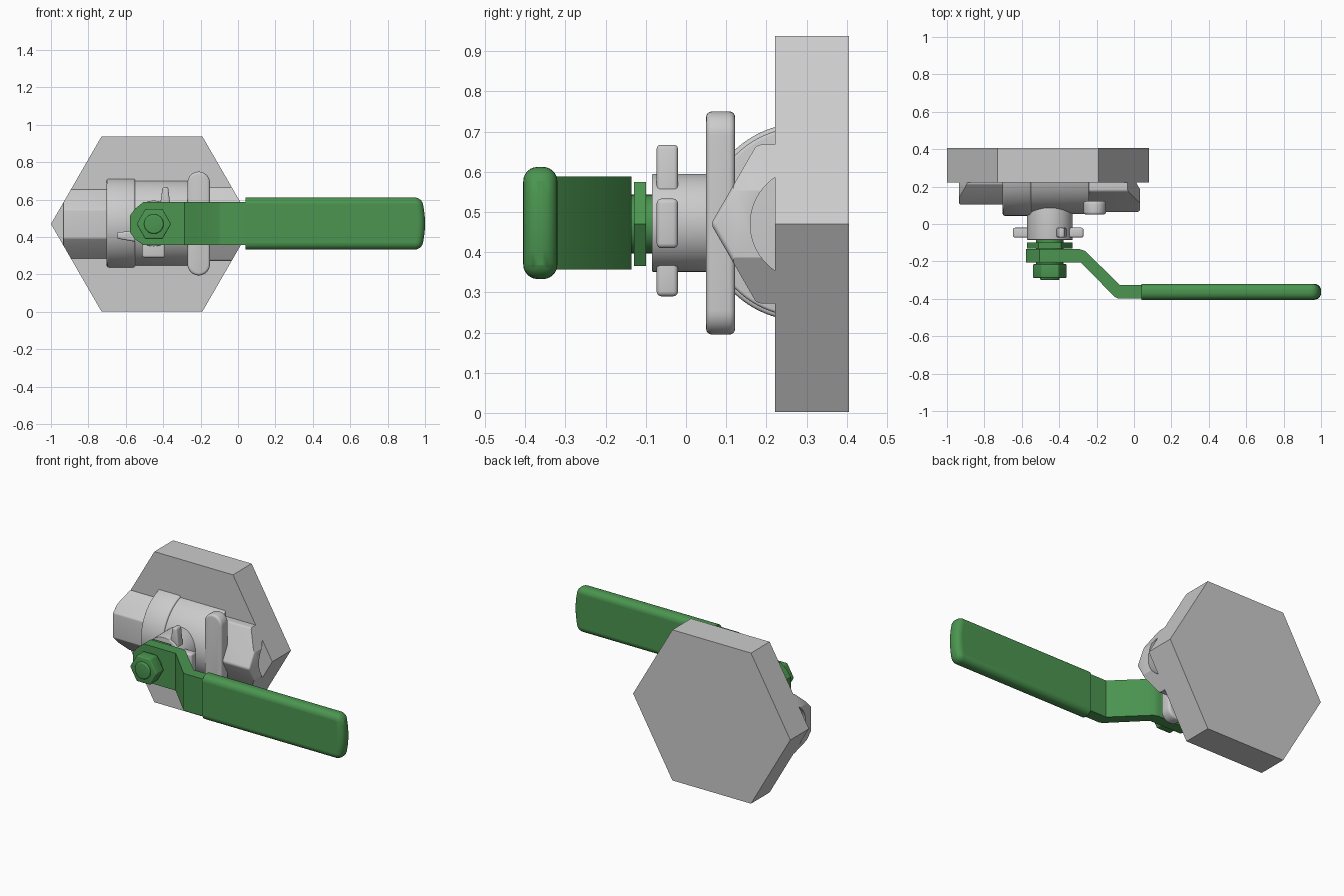
import bpy, bmesh
from math import cos, sin, pi, radians

if "Cube" in bpy.data.objects:
    bpy.data.objects.remove(bpy.data.objects["Cube"])

CX, CZ, BY = -0.46, 0.47, 0.29      # plate centre x, shared height, pipe axis y
SX = -0.45                          # stem axis x

green = bpy.data.materials.new("green_paint")
green.diffuse_color = (0.07, 0.30, 0.08, 1)
green.use_nodes = True
green.node_tree.nodes["Principled BSDF"].inputs["Base Color"].default_value = green.diffuse_color


def ngon(a, b, r, n, phase=0.0):
    return [(a + r * cos(phase + 2 * pi * i / n), b + r * sin(phase + 2 * pi * i / n)) for i in range(n)]


def rect(a0, a1, b0, b1):
    return [(a0, b0), (a1, b0), (a1, b1), (a0, b1)]


def prism(name, pts, axis, lo, hi, mat=None, bevel=0, cuts=(), keep=None):
    """Extrude a 2D outline along x (y,z), y (x,z) or z (x,y); optionally bevel and boolean it."""
    place = {"x": lambda a, b, t: (t, a, b),
             "y": lambda a, b, t: (a, t, b),
             "z": lambda a, b, t: (a, b, t)}[axis]
    bm = bmesh.new()
    low = [bm.verts.new(place(a, b, lo)) for a, b in pts]
    top = [bm.verts.new(place(a, b, hi)) for a, b in pts]
    n = len(pts)
    bm.faces.new(low[::-1])
    bm.faces.new(top)
    for i in range(n):
        j = (i + 1) % n
        bm.faces.new((low[i], low[j], top[j], top[i]))
    bmesh.ops.recalc_face_normals(bm, faces=bm.faces)
    me = bpy.data.meshes.new(name)
    bm.to_mesh(me)
    bm.free()
    ob = bpy.data.objects.new(name, me)
    bpy.context.collection.objects.link(ob)
    if mat:
        me.materials.append(mat)
    if bevel:
        m = ob.modifiers.new("round", "BEVEL")
        m.width, m.segments, m.limit_method, m.angle_limit = bevel, 4, "ANGLE", radians(32)
    for cutter, op in [(c, "DIFFERENCE") for c in cuts] + ([(keep, "INTERSECT")] if keep else []):
        m = ob.modifiers.new("cut", "BOOLEAN")
        m.object, m.operation, m.solver = cutter, op, "EXACT"
    finish(ob)
    return ob


def finish(ob):
    bpy.ops.object.select_all(action="DESELECT")
    ob.select_set(True)
    bpy.context.view_layer.objects.active = ob
    for m in list(ob.modifiers):
        bpy.ops.object.modifier_apply(modifier=m.name)
    bpy.ops.object.shade_smooth_by_angle(angle=radians(30))


# hexagonal backing plate
prism("hex_plate", ngon(CX, CZ, 0.54, 6), "y", 0.222, 0.405)

# helpers: plate-shaped clip volume and pipe bore
clip = prism("clip_helper", ngon(CX, CZ, 0.54, 6), "y", -0.3, 0.23)
bore = prism("bore_helper", ngon(BY + 0.01, CZ, 0.14, 64), "x", -1.2, 0.3)

# pipe ends: octagon on the left, hexagon with a forward corner on the right
prism("left_pipe_end", ngon(BY, CZ, 0.2, 8, pi / 8), "x", -0.935, -0.65,
      bevel=0.006, cuts=[bore], keep=clip)
prism("right_pipe_end", ngon(BY, CZ, 0.228, 6, pi), "x", -0.26, 0.032,
      bevel=0.012, cuts=[bore], keep=clip)

# barrel of the valve body
prism("barrel_collar", ngon(BY, CZ + 0.005, 0.246, 96), "x", -0.702, -0.55, bevel=0.01, keep=clip)
prism("barrel", ngon(BY, CZ + 0.005, 0.236, 96), "x", -0.6, -0.24, bevel=0.008, keep=clip)

# upright rounded lug across the body
arc = [(0.06 * cos(pi * i / 16), 0.06 * sin(pi * i / 16)) for i in range(17)]
lug = [(-0.21 + a, 0.69 + b) for a, b in arc] + [(-0.21 - a, 0.255 - b) for a, b in arc]
prism("lug", lug, "y", 0.05, 0.122, bevel=0.014)

# stem neck with stop tabs
prism("neck", ngon(SX, CZ + 0.003, 0.122, 64), "y", -0.085, 0.12, bevel=0.004)
prism("right_stop", rect(-0.36, -0.27, 0.41, 0.533), "y", -0.073, -0.02, bevel=0.012)
prism("bottom_stop", rect(-0.512, -0.39, 0.29, 0.39), "y", -0.073, -0.02, bevel=0.012)
prism("top_stop", [(-0.42, 0.55), (-0.36, 0.55), (-0.373, 0.667), (-0.403, 0.667)],
      "y", -0.073, -0.02, bevel=0.01)
prism("left_stop", [(-0.55, 0.375), (-0.55, 0.435), (-0.647, 0.425), (-0.647, 0.392)],
      "y", -0.073, -0.02, bevel=0.01)

# stem, washers and nuts
prism("stem", ngon(SX, CZ, 0.052, 40), "y", -0.3, -0.05, green, bevel=0.008)
prism("inner_washer", ngon(SX, CZ, 0.073, 48), "y", -0.145, -0.08, green)
prism("inner_nut", ngon(SX, CZ, 0.121, 6), "y", -0.13, -0.1, green)
prism("outer_washer", ngon(SX, CZ, 0.073, 48), "y", -0.222, -0.19, green)
prism("outer_nut", ngon(SX, CZ, 0.092, 6), "y", -0.288, -0.215, green, bevel=0.006)

# cranked lever strap, with its left end narrowed by a clip outline
outline = prism("lever_outline_helper",
                [(-0.577, 0.425), (-0.552, 0.39), (-0.505, 0.357), (0.3, 0.357), (0.3, 0.588),
                 (-0.505, 0.588), (-0.552, 0.55), (-0.577, 0.515)], "y", -0.6, 0.1)
prism("lever", [(-0.6, -0.135), (-0.29, -0.135), (-0.26, -0.145), (-0.075, -0.327), (0.1, -0.327),
                (0.1, -0.398), (-0.085, -0.398), (-0.105, -0.388), (-0.285, -0.205), (-0.6, -0.205)],
      "z", 0.3, 0.65, green, keep=outline)

# rounded grip sleeve: open left edge sharp, slightly bowed right end
z0, z1 = 0.333, 0.612
bow = [(1.0 - 0.02 * t * t, CZ + 0.0025 + t * (z1 - z0) / 2) for t in [i / 4 for i in range(-4, 5)]]
grip = prism("grip", [(0.04, z0)] + bow + [(0.04, z1)], "y", -0.405, -0.32, green)
bm = bmesh.new()
bm.from_mesh(grip.data)
edges = []
for e in bm.edges:
    a, b = (v.co for v in e.verts)
    along_y = abs(a.y - b.y) > 0.01
    corner = a.x > 0.9 and (a.z < z0 + 0.001 or a.z > z1 - 0.001)
    if (along_y and corner) or (not along_y and max(a.x, b.x) > 0.1):
        edges.append(e)
bmesh.ops.bevel(bm, geom=edges, offset=0.038, segments=6, profile=0.5, affect="EDGES", clamp_overlap=True)
bm.to_mesh(grip.data)
bm.free()
finish(grip)

for helper in (clip, bore, outline):
    bpy.data.objects.remove(helper)
